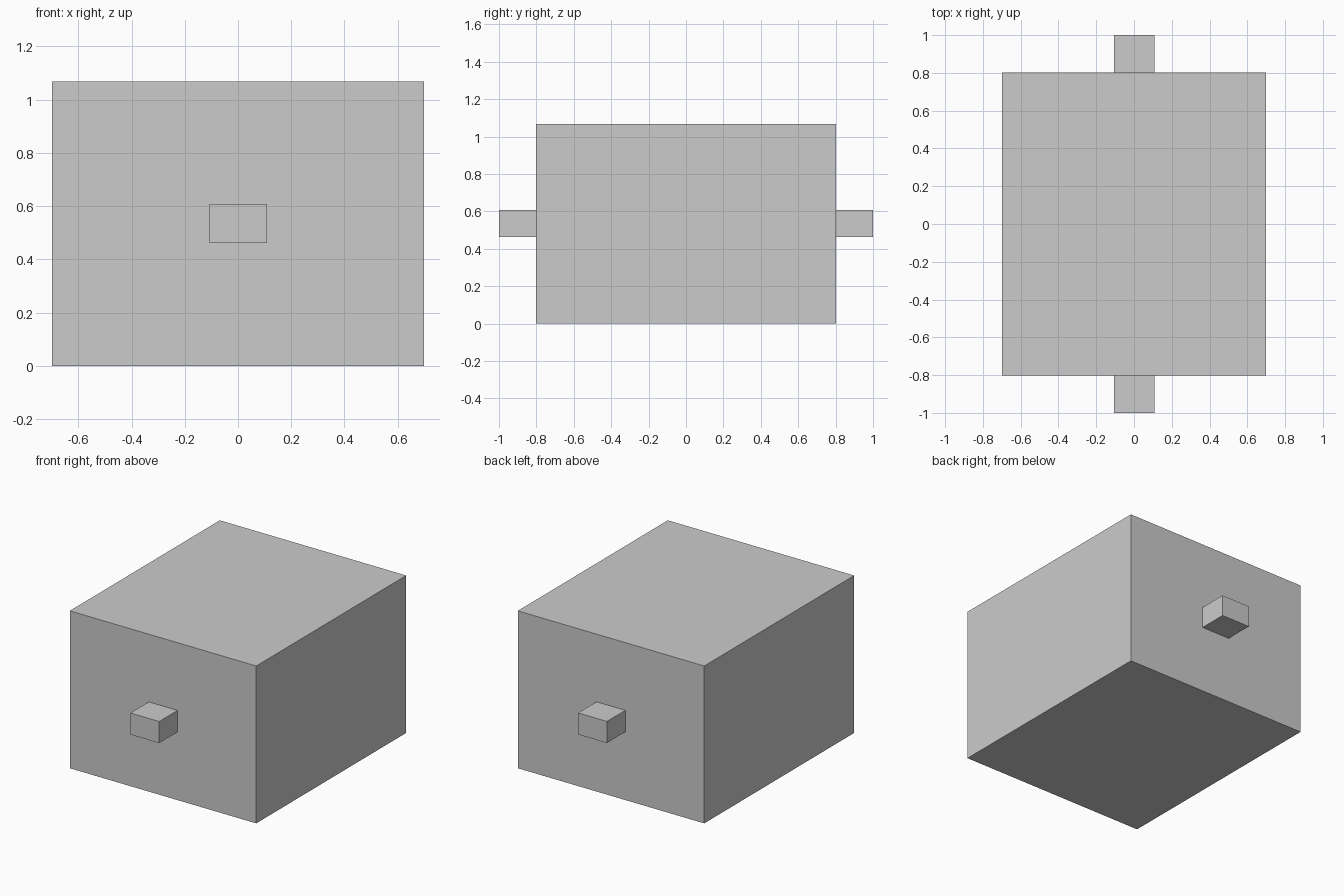
import bpy

if "Cube" in bpy.data.objects:
    bpy.data.objects.remove(bpy.data.objects["Cube"])


def box(name, x, y, z):
    """Axis-aligned box from (min, max) ranges."""
    bpy.ops.mesh.primitive_cube_add(size=1, location=[sum(r) / 2 for r in (x, y, z)])
    ob = bpy.context.object
    ob.name = name
    ob.scale = [r[1] - r[0] for r in (x, y, z)]
    bpy.ops.object.transform_apply(location=False, rotation=False, scale=True)
    return ob


# Main block
box("body", (-0.699, 0.699), (-0.803, 0.803), (0, 1.067))

# Pegs on the front and back faces, seated against the body
for name, y in (("front_peg", (-1.0, -0.803)), ("back_peg", (0.803, 1.0))):
    box(name, (-0.107, 0.109), y, (0.462, 0.608))
